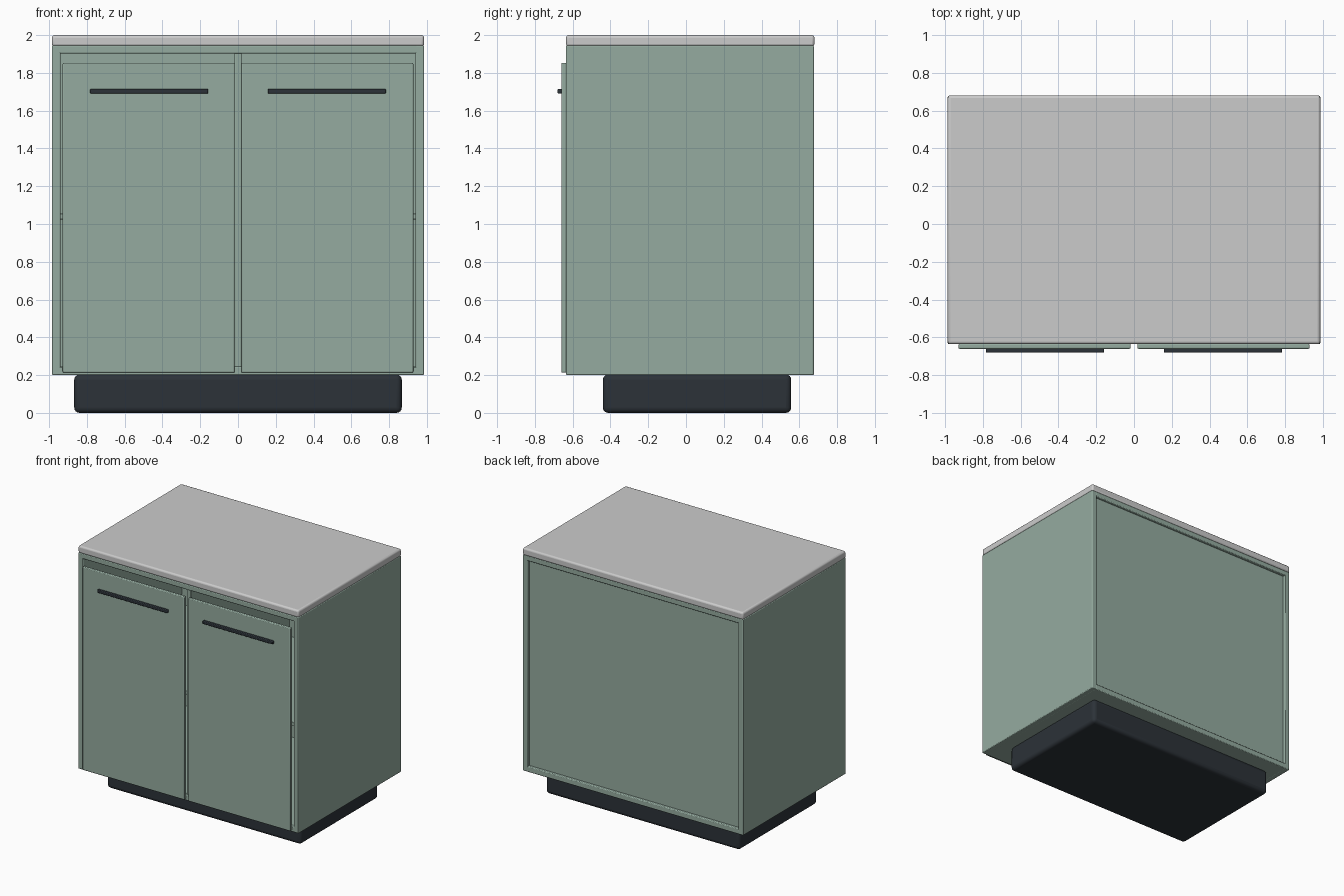
import bpy

if "Cube" in bpy.data.objects:
    bpy.data.objects.remove(bpy.data.objects["Cube"])


def material(name, rgb):
    m = bpy.data.materials.new(name)
    m.diffuse_color = (*rgb, 1)
    m.use_nodes = True
    m.node_tree.nodes["Principled BSDF"].inputs["Base Color"].default_value = m.diffuse_color
    return m


GREEN = material("sage_paint", (0.30, 0.41, 0.35))
DARK = material("dark_metal", (0.025, 0.032, 0.04))


def box(name, x, y, z, mat=None, bevel=0.006, segments=2):
    """Bevelled box from (min, max) ranges on each axis."""
    bpy.ops.mesh.primitive_cube_add(size=1, location=[(a + b) / 2 for a, b in (x, y, z)])
    ob = bpy.context.object
    ob.name = name
    ob.scale = [b - a for a, b in (x, y, z)]
    bpy.ops.object.transform_apply(location=False, rotation=False, scale=True)
    if mat:
        ob.data.materials.append(mat)
    mod = ob.modifiers.new("bevel", 'BEVEL')
    mod.width = bevel
    mod.segments = segments
    bpy.ops.object.shade_smooth_by_angle()
    return ob


W, T = 0.985, 0.045            # half width, board thickness
FRONT, BACK = -0.635, 0.677
IN = W - T

# Worktop and plinth
box("worktop", (-W, W), (FRONT, 0.68), (1.94, 2.0), None, 0.014, 3)
box("plinth", (-0.867, 0.867), (-0.44, 0.557), (0, 0.203), DARK, 0.028, 4)

# Carcass boards
box("top_board", (-IN - 0.01, IN + 0.01), (FRONT, BACK), (1.903, 1.945), GREEN)
box("bottom_board", (-IN - 0.01, IN + 0.01), (FRONT, BACK), (0.2, 0.245), GREEN)
box("back_panel", (-IN - 0.01, IN + 0.01), (0.63, 0.655), (0.23, 1.92), GREEN)
box("centre_divider", (-0.018, 0.018), (FRONT + 0.008, 0.64), (0.235, 1.915), GREEN, 0.004)

# Sides, shelves, doors and handles, mirrored left and right
for side, s in (("left", -1), ("right", 1)):
    def span(a, b):
        return tuple(sorted((s * a, s * b)))
    box(side + "_side", span(IN, W), (FRONT, BACK), (0.2, 1.945), GREEN)
    box(side + "_shelf", span(0.015, IN + 0.005), (-0.58, 0.64), (1.025, 1.055), GREEN, 0.003)
    box(side + "_door", span(0.018, 0.928), (-0.66, -0.634), (0.213, 1.853), GREEN)
    box(side + "_handle", span(0.158, 0.783), (-0.68, -0.657), (1.69, 1.715), DARK, 0.005)
